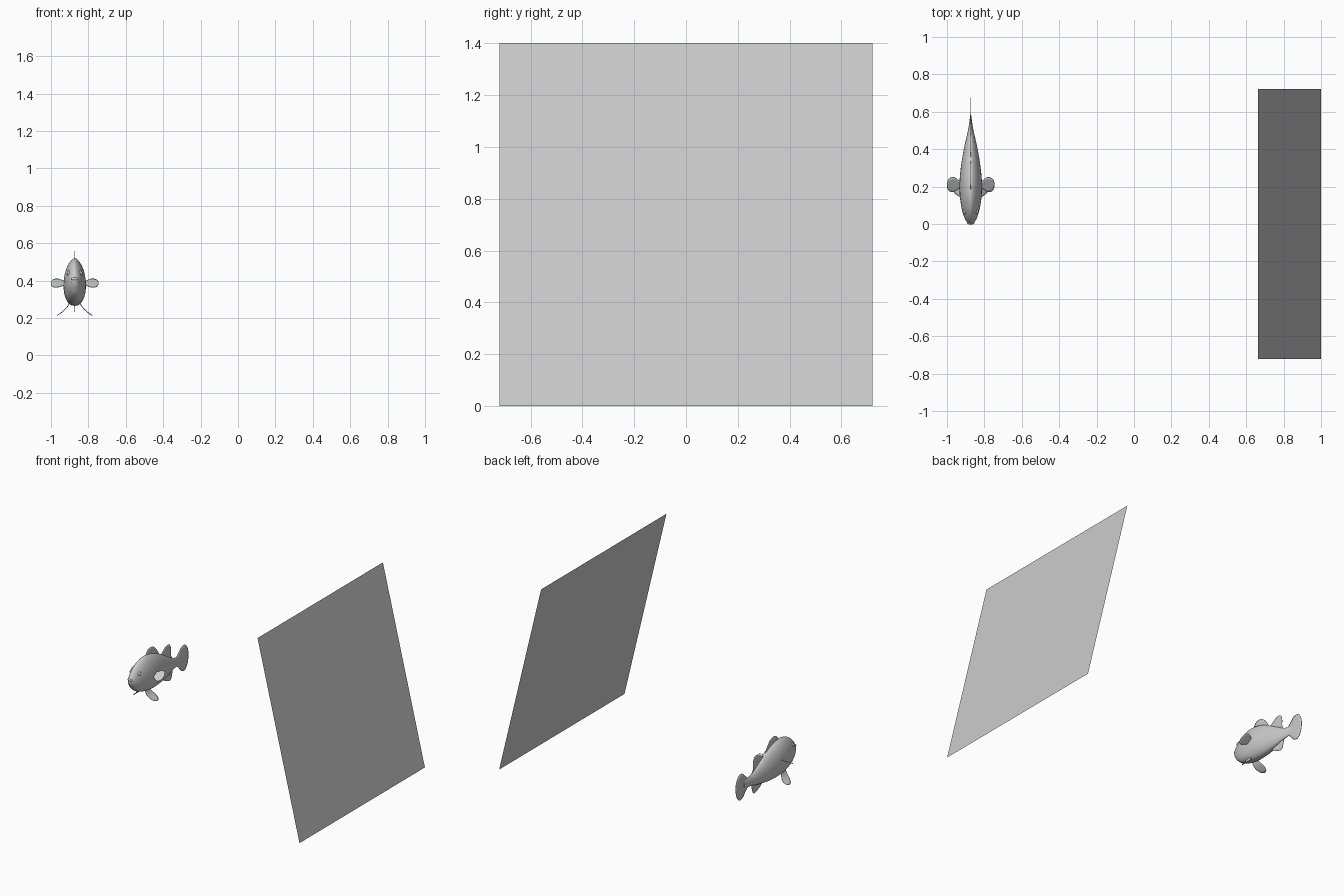
import bpy, bmesh, math
from mathutils import Vector

if "Cube" in bpy.data.objects:
    bpy.data.objects.remove(bpy.data.objects["Cube"])

CX = -0.873  # fish mid-plane


def catmull(pts, n, closed=False):
    """Smooth a list of tuples with a Catmull-Rom spline."""
    P = [Vector(p) for p in pts]
    m = len(P)
    get = (lambda i: P[i % m]) if closed else (lambda i: P[min(max(i, 0), m - 1)])
    out = []
    for i in range(m if closed else m - 1):
        a, b, c, d = (get(i + k) for k in (-1, 0, 1, 2))
        for k in range(n):
            t = k / n
            out.append(0.5 * (2 * b + (c - a) * t + (2 * a - 5 * b + 4 * c - d) * t * t
                              + (3 * b - a - 3 * c + d) * t ** 3))
    if not closed:
        out.append(P[-1])
    return out


def finish(name, bm, angle=50):
    bmesh.ops.recalc_face_normals(bm, faces=bm.faces)
    me = bpy.data.meshes.new(name)
    bm.to_mesh(me)
    bm.free()
    ob = bpy.data.objects.new(name, me)
    bpy.context.collection.objects.link(ob)
    bpy.ops.object.select_all(action='DESELECT')
    ob.select_set(True)
    bpy.context.view_layer.objects.active = ob
    bpy.ops.object.shade_smooth_by_angle(angle=math.radians(angle))
    return ob


def fin(name, outline, place, thick=0.003):
    """Rounded sheet: concentric rings of a 2D outline mapped into 3D."""
    ring = catmull(outline, 5, True)
    c = sum(ring, Vector((0, 0))) / len(ring)
    bm = bmesh.new()
    loops = []
    for s in (1.0, 0.75, 0.5, 0.25):
        loops.append([bm.verts.new(place(*(c + (p - c) * s))) for p in ring])
    mid = bm.verts.new(place(*c))
    n = len(ring)
    for i in range(n):
        j = (i + 1) % n
        for A, B in zip(loops, loops[1:]):
            bm.faces.new((A[i], A[j], B[j], B[i]))
        bm.faces.new((loops[-1][i], loops[-1][j], mid))
    ob = finish(name, bm)
    mod = ob.modifiers.new("thickness", 'SOLIDIFY')
    mod.thickness = thick
    mod.offset = 0


# Body: lofted sections (y, top z, bottom z, half width)
sections = catmull([
    (0.000, 0.408, 0.388, 0.010), (0.012, 0.432, 0.362, 0.022),
    (0.040, 0.466, 0.325, 0.036), (0.090, 0.500, 0.293, 0.050),
    (0.160, 0.520, 0.273, 0.059), (0.240, 0.512, 0.265, 0.059),
    (0.330, 0.476, 0.268, 0.049), (0.420, 0.424, 0.282, 0.033),
    (0.490, 0.384, 0.298, 0.017), (0.540, 0.370, 0.304, 0.008),
    (0.580, 0.355, 0.315, 0.003)], 4)
bm = bmesh.new()
rings = []
N = 32
for y, top, bot, w in sections:
    zc = bot + 0.42 * (top - bot)
    ring = []
    for k in range(N):
        t = 2 * math.pi * k / N
        c, s = math.cos(t), math.sin(t)
        e = 1.25 if s > 0 else 0.85
        x = math.copysign(abs(c) ** e, c) * w if abs(c) > 1e-6 else 0
        ring.append(bm.verts.new((CX + x, y, zc + s * ((top - zc) if s > 0 else (zc - bot)))))
    rings.append(ring)
for A, B in zip(rings, rings[1:]):
    for k in range(N):
        bm.faces.new((A[k], A[(k + 1) % N], B[(k + 1) % N], B[k]))
bm.faces.new(rings[0])
bm.faces.new(rings[-1])
finish("fish_body", bm, 60)


# Fins on the mid-plane, outlines in (y, z)
def flat(y, z):
    return CX, y, z


fin("front_dorsal_fin", [(0.18, 0.49), (0.195, 0.535), (0.225, 0.556), (0.27, 0.55),
                         (0.305, 0.52), (0.335, 0.475), (0.33, 0.44), (0.25, 0.46)], flat)
fin("rear_dorsal_fin", [(0.34, 0.44), (0.375, 0.468), (0.42, 0.496), (0.46, 0.492),
                        (0.475, 0.455), (0.475, 0.41), (0.49, 0.375), (0.42, 0.38)], flat)
fin("anal_fin", [(0.36, 0.29), (0.385, 0.262), (0.43, 0.238), (0.468, 0.232),
                 (0.485, 0.26), (0.49, 0.31), (0.43, 0.32)], flat)
fin("tail_fin", [(0.52, 0.355), (0.56, 0.39), (0.6, 0.425), (0.642, 0.422), (0.668, 0.385),
                 (0.676, 0.335), (0.665, 0.28), (0.635, 0.243), (0.595, 0.25),
                 (0.56, 0.288), (0.52, 0.318)], flat)

# Paired fins and eyes
for side, label in ((-1, "left"), (1, "right")):
    # Pectoral: disc spreading sideways, rear edge raised
    fin(label + "_pectoral_fin",
        [(0.045, 0.198), (0.068, 0.185), (0.095, 0.172), (0.118, 0.18), (0.128, 0.208),
         (0.118, 0.24), (0.092, 0.25), (0.068, 0.236), (0.045, 0.218)],
        lambda x, y: (CX + side * x, y, 0.386 + (y - 0.21) * 0.58), 0.004)
    # Pelvic: curves outward as it goes down
    fin(label + "_pelvic_fin",
        [(0.145, 0.295), (0.14, 0.265), (0.148, 0.235), (0.172, 0.216), (0.205, 0.216),
         (0.218, 0.238), (0.2, 0.268), (0.18, 0.295)],
        lambda y, z: (CX + side * (0.026 + 9.5 * max(0.298 - z, 0) ** 2), y, z), 0.004)
    bpy.ops.mesh.primitive_uv_sphere_add(segments=20, ring_count=12, radius=0.014,
                                         location=(CX + side * 0.031, 0.066, 0.439))
    eye = bpy.context.object
    eye.name = label + "_eye"
    eye.scale = (0.8, 1, 1)
    bpy.ops.object.shade_smooth()

# Lips: two small flattened rolls at the snout
for z, y, label in ((0.408, 0.006, "upper_lip"), (0.393, 0.009, "lower_lip")):
    bpy.ops.mesh.primitive_uv_sphere_add(segments=20, ring_count=10, radius=1,
                                         location=(CX, y, z))
    lip = bpy.context.object
    lip.name = label
    lip.scale = (0.02, 0.009, 0.008)
    bpy.ops.object.shade_smooth()

# Leaning backdrop panel: a single sheet, top leaning toward the fish
bpy.ops.mesh.primitive_plane_add(size=1.442, location=(0.831, 0, 0.701))
panel = bpy.context.object
panel.name = "leaning_panel"
panel.rotation_euler = (0, math.atan2(1.402, 0.338), 0)
